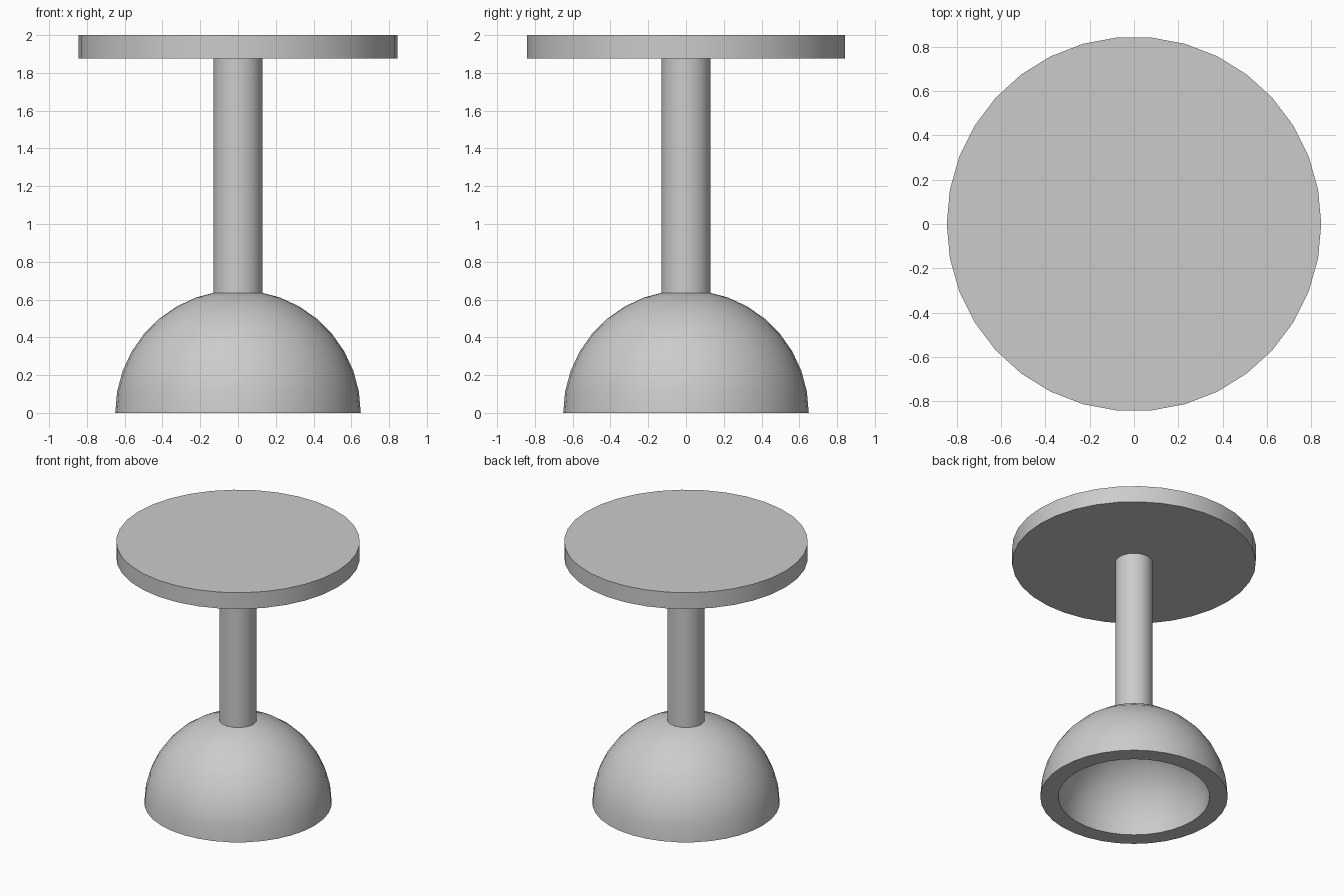
import bpy, bmesh, math

cube = bpy.data.objects.get("Cube")
if cube:
    bpy.data.objects.remove(cube, do_unlink=True)

SIDES = 34
THICK = 0.125
DOME_R = 0.65

grey = bpy.data.materials.new("plain_grey")
grey.use_nodes = True
colour = (0.6, 0.6, 0.6, 1)
grey.diffuse_color = colour
grey.node_tree.nodes["Principled BSDF"].inputs["Base Color"].default_value = colour


def finish(obj, name):
    obj.name = obj.data.name = name
    obj.data.materials.append(grey)
    bpy.ops.object.select_all(action='DESELECT')
    obj.select_set(True)
    bpy.context.view_layer.objects.active = obj
    bpy.ops.object.shade_smooth_by_angle(angle=math.radians(30))


def disc(name, radius, bottom, top):
    bpy.ops.mesh.primitive_cylinder_add(
        vertices=SIDES, radius=radius, depth=top - bottom,
        location=(0, 0, (bottom + top) / 2), rotation=(0, 0, -math.pi / 2))
    finish(bpy.context.object, name)


def arc(radius, steps=9):
    return [(radius * math.cos(a), 0, radius * math.sin(a))
            for a in (math.pi / 2 * i / steps for i in range(steps + 1))]


def hollow_dome(name, outer, inner, sides=36):
    # Spin a closed shell section: inner arc up, outer arc down
    bm = bmesh.new()
    points = arc(inner)[::-1] + arc(outer)
    verts = [bm.verts.new(p) for p in points]
    edges = [bm.edges.new(pair) for pair in zip(verts, verts[1:])]
    bmesh.ops.spin(bm, geom=verts + edges, cent=(0, 0, 0), axis=(0, 0, 1),
                   angle=math.tau, steps=sides)
    bmesh.ops.remove_doubles(bm, verts=bm.verts[:], dist=0.0005)
    bmesh.ops.recalc_face_normals(bm, faces=bm.faces[:])
    mesh = bpy.data.meshes.new(name)
    bm.to_mesh(mesh)
    bm.free()
    obj = bpy.data.objects.new(name, mesh)
    bpy.context.collection.objects.link(obj)
    finish(obj, name)


# Round top, stem sunk into the shell, and open-bottomed base
disc("table_top", 0.845, 2 - THICK, 2)
disc("stem", 0.13, DOME_R - THICK / 2, 2 - THICK)
hollow_dome("dome_base", DOME_R, DOME_R - THICK)
